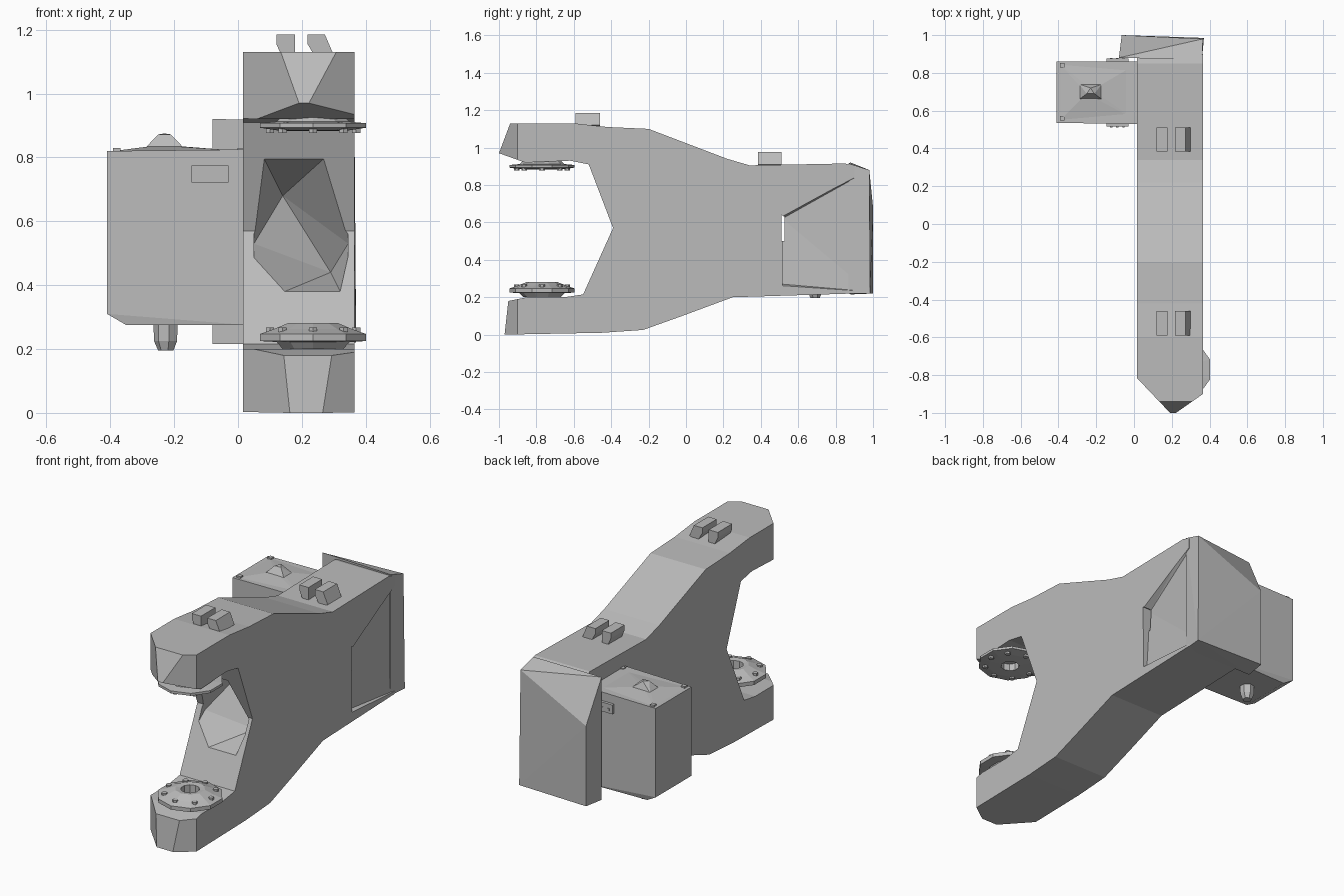
import bpy, bmesh, math
from mathutils import Vector

if "Cube" in bpy.data.objects:
    bpy.data.objects.remove(bpy.data.objects["Cube"])

grey = bpy.data.materials.new("plain_grey")
grey.use_nodes = True
grey.diffuse_color = (0.5, 0.5, 0.5, 1)
grey.node_tree.nodes["Principled BSDF"].inputs["Base Color"].default_value = (0.5, 0.5, 0.5, 1)


def finish(name, bm):
    bmesh.ops.recalc_face_normals(bm, faces=bm.faces)
    mesh = bpy.data.meshes.new(name)
    bm.to_mesh(mesh)
    bm.free()
    mesh.materials.append(grey)
    ob = bpy.data.objects.new(name, mesh)
    bpy.context.collection.objects.link(ob)
    return ob


def hull(name, points):
    bm = bmesh.new()
    verts = [bm.verts.new(p) for p in points]
    res = bmesh.ops.convex_hull(bm, input=verts)
    bmesh.ops.delete(bm, geom=[v for v in set(res["geom_interior"]) if isinstance(v, bmesh.types.BMVert)],
                     context='VERTS')
    return finish(name, bm)


def box(name, x, y, z):
    return hull(name, [(a, b, c) for a in x for b in y for c in z])


def cut(target, cutter):
    mod = target.modifiers.new("cut", 'BOOLEAN')
    mod.operation = 'DIFFERENCE'
    mod.solver = 'EXACT'
    mod.object = cutter
    cutter.hide_render = True
    bpy.context.view_layer.objects.active = target
    bpy.ops.object.modifier_apply(modifier=mod.name)
    bpy.data.objects.remove(cutter)


def lathe(name, centre, profile, sides):
    # closed ring profile of (radius, z) spun about a vertical axis
    bm = bmesh.new()
    rings = []
    for i in range(sides):
        a = math.tau * (i + 0.5) / sides
        rings.append([bm.verts.new((centre[0] + r * math.cos(a), centre[1] + r * math.sin(a), z))
                      for r, z in profile])
    n = len(profile)
    for i in range(sides):
        p, q = rings[i], rings[(i + 1) % sides]
        for j in range(n):
            k = (j + 1) % n
            bm.faces.new((p[j], p[k], q[k], q[j]))
    return finish(name, bm)


# forked body: side outline (y, z) extruded across x
outline = [(-.94, 1.13), (-.6, 1.13), (-.42, 1.11), (-.2, 1.1), (.22, .94), (.34, .905),
           (.85, .915), (.9, .9), (.9, .22), (.25, .2), (-.02, .1), (-.23, .025), (-.45, .01),
           (-.97, 0), (-.95, .18), (-.85, .2), (-.65, .2), (-.55, .215), (-.39, .57),
           (-.52, .91), (-.62, .93), (-.86, .92), (-1, .97)]
bm = bmesh.new()
face = bm.faces.new([bm.verts.new((.015, y, z)) for y, z in outline])
ext = bmesh.ops.extrude_face_region(bm, geom=[face])
bmesh.ops.translate(bm, vec=(.35, 0, 0), verts=[v for v in ext["geom"] if isinstance(v, bmesh.types.BMVert)])
# chamfered fork tips
for co, no in (((.02, -.82, 0), (-1, -.95, 0)), ((.365, -.9, 0), (.7, -1, 0))):
    bmesh.ops.bisect_plane(bm, geom=bm.verts[:] + bm.edges[:] + bm.faces[:],
                           plane_co=co, plane_no=Vector(no).normalized(), clear_outer=True)
    bmesh.ops.holes_fill(bm, edges=[e for e in bm.edges if e.is_boundary])
body = finish("forked_body", bm)

# faceted pocket between the forks
cut(body, hull("pocket_cutter", [
    (.05, -.62, .34), (.05, -.62, .86), (.34, -.62, .34), (.34, -.62, .86),
    (.05, -.37, .53), (.345, -.37, .53), (.14, -.22, .68), (.29, -.26, .44)]))

# slanted side panel and the slot in front of it
side = hull("side_cutter", [(.4, .99, .9), (.4, .99, .22), (.4, .515, .64), (.4, .515, .25),
                            (.365, .98, .88), (.365, .98, .23), (.32, .515, .62), (.34, .515, .27)])
cut(body, side)
cut(body, hull("slot_cutter", [(x, y, z) for x in (-.1, .5)
                               for y, z in ((.51, .64), (.527, .63), (.527, .5), (.51, .5))]))

# rear flange with a sloped top edge
hull("rear_flange", [(.37, .985, .22), (.365, .98, .88), (-.065, 1, .68), (-.065, 1, .22),
                     (-.08, .88, .92), (-.08, .88, .215), (.36, .87, .915), (.36, .87, .22)])

# motor housing
hull("motor_housing", [(-.41, y, z) for y in (.535, .86) for z in (.31, .82)]
     + [(.03, y, z) for y in (.53, .86) for z in (.275, .825)]
     + [(-.35, y, .275) for y in (.54, .85)])
lid = [(x, y, .82) for x in (-.39, .01) for y in (.55, .845)]
hull("motor_lid", lid + [(-.25, .69, .838), (-.22, .71, .838)])
hull("lid_knob", [(-.29, .66, .83), (-.17, .66, .83), (-.29, .74, .83), (-.17, .74, .83),
                  (-.25, .69, .872), (-.21, .69, .872), (-.23, .72, .875)])
lathe("cable_gland", (-.225, .69), [(.0, .29), (.04, .29), (.038, .225), (.025, .195), (.0, .195)], 7)

# connector plates on both motor sides, each with three pins
for label, y0, y1 in (("front", .515, .535), ("rear", .855, .876)):
    box(label + "_connector", (-.145, -.03), (y0, y1), (.722, .775))
    for i in range(3):
        x = -.12 + .032 * i
        box(f"{label}_pin_{i}", (x - .006, x + .006), (y0 - .003, y1 + .003), (.737, .75))

# small corner screws on the motor lid
for x in (-.38, .01):
    for y in (.56, .84):
        box("lid_screw", (x - .012, x + .012), (y - .012, y + .012), (.815, .83))

# mounting discs with hub and bolts on the fork faces
hub = (.235, -.77)
lathe("lower_disc", hub, [(.05, .2), (.1, .2), (.12, .222), (.175, .225), (.175, .247),
                          (.13, .262), (.08, .282), (.05, .278)], 10)
lathe("upper_disc", hub, [(.05, .93), (.1, .93), (.12, .912), (.175, .907), (.175, .893),
                          (.12, .885), (.05, .882)], 10)
for i in range(8):
    a = math.tau * i / 8
    c = (hub[0] + .135 * math.cos(a), hub[1] + .135 * math.sin(a))
    lathe(f"lower_bolt_{i}", c, [(.0, .24), (.015, .24), (.015, .268), (.0, .268)], 6)
    lathe(f"upper_bolt_{i}", c, [(.0, .9), (.015, .9), (.015, .877), (.0, .877)], 6)

# paired top lugs, flared toward the top
for label, y0, y1, base, top in (("fork", -.59, -.46, 1.1, 1.185), ("rear", .385, .51, .89, .977)):
    hull(label + "_lug_a", [(x, y, z) for y in (y0, y1)
                            for x, z in ((.12, top), (.178, top), (.178, base), (.145, base), (.12, top - .03))])
    hull(label + "_lug_b", [(x, y, z) for y in (y0, y1)
                            for x, z in ((.218, top), (.272, top), (.3, base + .02), (.25, base), (.218, top - .03))])
